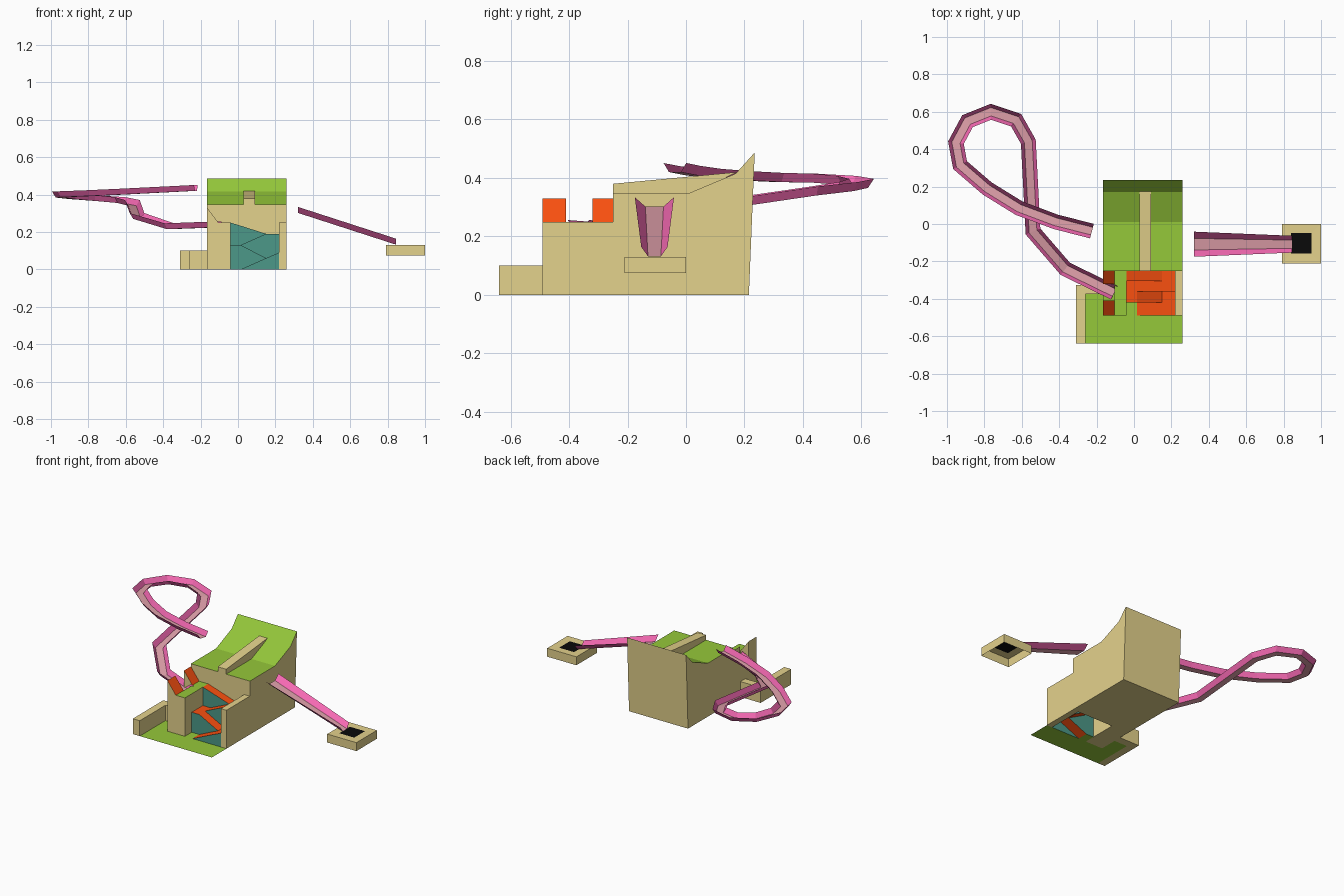
import bpy
import bmesh
from mathutils import Vector

if "Cube" in bpy.data.objects:
    bpy.data.objects.remove(bpy.data.objects["Cube"])


def mat(name, hexcol):
    m = bpy.data.materials.new(name)
    rgb = [int(hexcol[i:i + 2], 16) / 255 for i in (0, 2, 4)]
    m.diffuse_color = [((c + 0.055) / 1.055) ** 2.4 for c in rgb] + [1]
    m.use_nodes = True
    m.node_tree.nodes["Principled BSDF"].inputs["Base Color"].default_value = m.diffuse_color
    return m


TAN, GREEN = mat("tan", "E4D28C"), mat("green", "95C83A")
ORANGE, TEAL = mat("orange", "FA5010"), mat("teal", "4C9888")
PINK, PALE = mat("pink", "F76AB4"), mat("pale_pink", "E2A2AC")
BLACK = mat("black", "0A0A0A")


def finish(name, bm, mats):
    me = bpy.data.meshes.new(name)
    bm.to_mesh(me)
    bm.free()
    for m in mats:
        me.materials.append(m)
    ob = bpy.data.objects.new(name, me)
    bpy.context.collection.objects.link(ob)
    return ob


def prism(name, axis, profile, a, b, flat=TAN, slope=TAN):
    """Extrude a profile along x (y,z points) or y (x,z points)."""
    bm = bmesh.new()
    put = (lambda p, t: (t, p[0], p[1])) if axis == 'x' else (lambda p, t: (p[0], t, p[1]))
    rings = [[bm.verts.new(put(p, t)) for p in profile] for t in (a, b)]
    bm.faces.new(rings[0])
    bm.faces.new(rings[1][::-1])
    n = len(profile)
    for i in range(n):
        j = (i + 1) % n
        bm.faces.new((rings[0][i], rings[1][i], rings[1][j], rings[0][j]))
    bmesh.ops.recalc_face_normals(bm, faces=bm.faces)
    for f in bm.faces:
        f.material_index = 1 if f.normal.z > 0.99 else 2 if f.normal.z > 0.3 else 0
    return finish(name, bm, [TAN, flat, slope])


def box(name, x0, x1, y0, y1, z0, z1):
    return prism(name, 'y', [(x0, z0), (x1, z0), (x1, z1), (x0, z1)], y0, y1)


def sheet(name, quads, mats):
    """Flat faces given as (points, material index)."""
    bm = bmesh.new()
    for pts, mi in quads:
        f = bm.faces.new([bm.verts.new(p) for p in pts])
        f.material_index = mi
    bmesh.ops.remove_doubles(bm, verts=bm.verts, dist=1e-4)
    return finish(name, bm, mats)


def channel(name, path, floors, rims, height):
    """Open trough with sloped sides swept along a path, mitred at corners."""
    bm = bmesh.new()
    pts = [Vector(p) for p in path]
    rows = []
    for i, p in enumerate(pts):
        d1 = (p - pts[i - 1]) if i else (pts[1] - p)
        d2 = (pts[i + 1] - p) if i < len(pts) - 1 else d1
        d1, d2 = [Vector((d.x, d.y, 0)).normalized() for d in (d1, d2)]
        t = (d1 + d2).normalized()
        side = Vector((-t.y, t.x, 0)) / max(t.dot(d1), 0.5)
        k = i / (len(pts) - 1)
        fl = floors[0] + (floors[1] - floors[0]) * k
        ri = rims[0] + (rims[1] - rims[0]) * k
        rows.append([bm.verts.new(p + side * w + Vector((0, 0, h)))
                     for w, h in ((ri, height), (fl, 0), (-fl, 0), (-ri, height))])
    for a, b in zip(rows, rows[1:]):
        for j in range(3):
            f = bm.faces.new((a[j], a[j + 1], b[j + 1], b[j]))
            f.material_index = int(j == 1)
    return finish(name, bm, [PINK, PALE])


# Raised upper deck with kicked-up back, and its dividing ridge
prism("upper_deck", 'x', [(-0.25, 0), (-0.25, 0.348), (0.01, 0.348), (0.17, 0.415),
                          (0.235, 0.487), (0.215, 0)], -0.165, 0.26, GREEN, GREEN)
prism("deck_ridge", 'x', [(-0.25, 0.34), (-0.25, 0.38), (0.175, 0.42), (0.01, 0.34)],
      0.03, 0.09)

# Left landing block with two orange wedges and a notch for the trough
wedge = [(-0.165, 0), (-0.165, 0.33), (-0.105, 0.25), (-0.04, 0.25), (-0.04, 0)]
for k, (a, b) in enumerate(((-0.49, -0.41), (-0.32, -0.25))):
    prism(f"landing_wedge_{k + 1}", 'y', wedge, a, b, GREEN, ORANGE)
prism("landing_middle", 'y', [(-0.165, 0), (-0.165, 0.215), (-0.105, 0.215),
                              (-0.105, 0.25), (-0.04, 0.25), (-0.04, 0)],
      -0.41, -0.32, GREEN, ORANGE)
box("right_wall", 0.22, 0.26, -0.49, -0.25, 0, 0.25)

# Zigzag ramps: four layers stepping forward and down
xs = [-0.04, 0.015, 0.15, 0.22]
ys = [-0.25, -0.305, -0.36, -0.42, -0.49]
layers = [[0.25, 0.233, 0.19, 0.19], [0.13, 0.13, 0.19, 0.19],
          [0.13, 0.13, 0.06, 0.09], [0, 0, 0.06, 0.09], [0, 0, 0, 0]]
quads = []
for i in range(4):
    top, low = layers[i], layers[i + 1]
    for j in range(3):
        xa, xb, ya, yb = xs[j], xs[j + 1], ys[i], ys[i + 1]
        quads.append(([(xa, yb, top[j]), (xb, yb, top[j + 1]),
                       (xb, ya, top[j + 1]), (xa, ya, top[j])],
                      2 if i == 3 and j == 0 else 0))
        face = [(xa, yb, low[j]), (xb, yb, low[j + 1])]
        if top[j + 1] > low[j + 1]:
            face.append((xb, yb, top[j + 1]))
        if top[j] > low[j]:
            face.append((xa, yb, top[j]))
        if len(face) > 2:
            quads.append((face, 1))
sheet("zigzag_ramps", quads, [ORANGE, TEAL, GREEN])

# Ground-level green and its low rails
sheet("lower_green", [
    ([(-0.26, -0.64, 0), (0.26, -0.64, 0), (0.26, -0.49, 0), (-0.26, -0.49, 0)], 0),
    ([(-0.26, -0.49, 0), (-0.165, -0.49, 0), (-0.165, -0.375, 0), (-0.26, -0.375, 0)], 0),
], [GREEN])
prism("low_rail", 'x', [(-0.64, 0), (-0.325, 0), (-0.325, 0.1), (-0.64, 0.1)], -0.31, -0.26)
box("low_back_rail", -0.26, -0.165, -0.375, -0.325, 0, 0.1)

# Looping trough on the left
channel("loop_trough", [
    (-0.225, -0.038, 0.42), (-0.42, 0.012, 0.41), (-0.615, 0.085, 0.40),
    (-0.785, 0.19, 0.392), (-0.93, 0.315, 0.386), (-0.952, 0.435, 0.384),
    (-0.89, 0.55, 0.376), (-0.765, 0.60, 0.366), (-0.63, 0.555, 0.355),
    (-0.565, 0.44, 0.34), (-0.54, -0.04, 0.27), (-0.367, -0.24, 0.215),
    (-0.105, -0.368, 0.225)], (0.021, 0.021), (0.04, 0.04), 0.031)

# Straight tapering chute down to the cup
channel("cup_chute", [(0.32, -0.108, 0.302), (0.845, -0.108, 0.132)],
        (0.031, 0.022), (0.067, 0.045), 0.032)

# Open-bottomed cup box with a square black hole
o = [(0.79, -0.21), (1.0, -0.21), (1.0, 0.0), (0.79, 0.0)]
h = [(0.84, -0.158), (0.948, -0.158), (0.948, -0.048), (0.84, -0.048)]
quads = [([(x, y, 0.129) for x, y in h], 1)]
for i in range(4):
    j = (i + 1) % 4
    quads.append(([(*o[i], 0.13), (*o[j], 0.13), (*h[j], 0.129), (*h[i], 0.129)], 0))
    quads.append(([(*o[i], 0.075), (*o[j], 0.075), (*o[j], 0.13), (*o[i], 0.13)], 0))
sheet("cup_box", quads, [TAN, BLACK])
